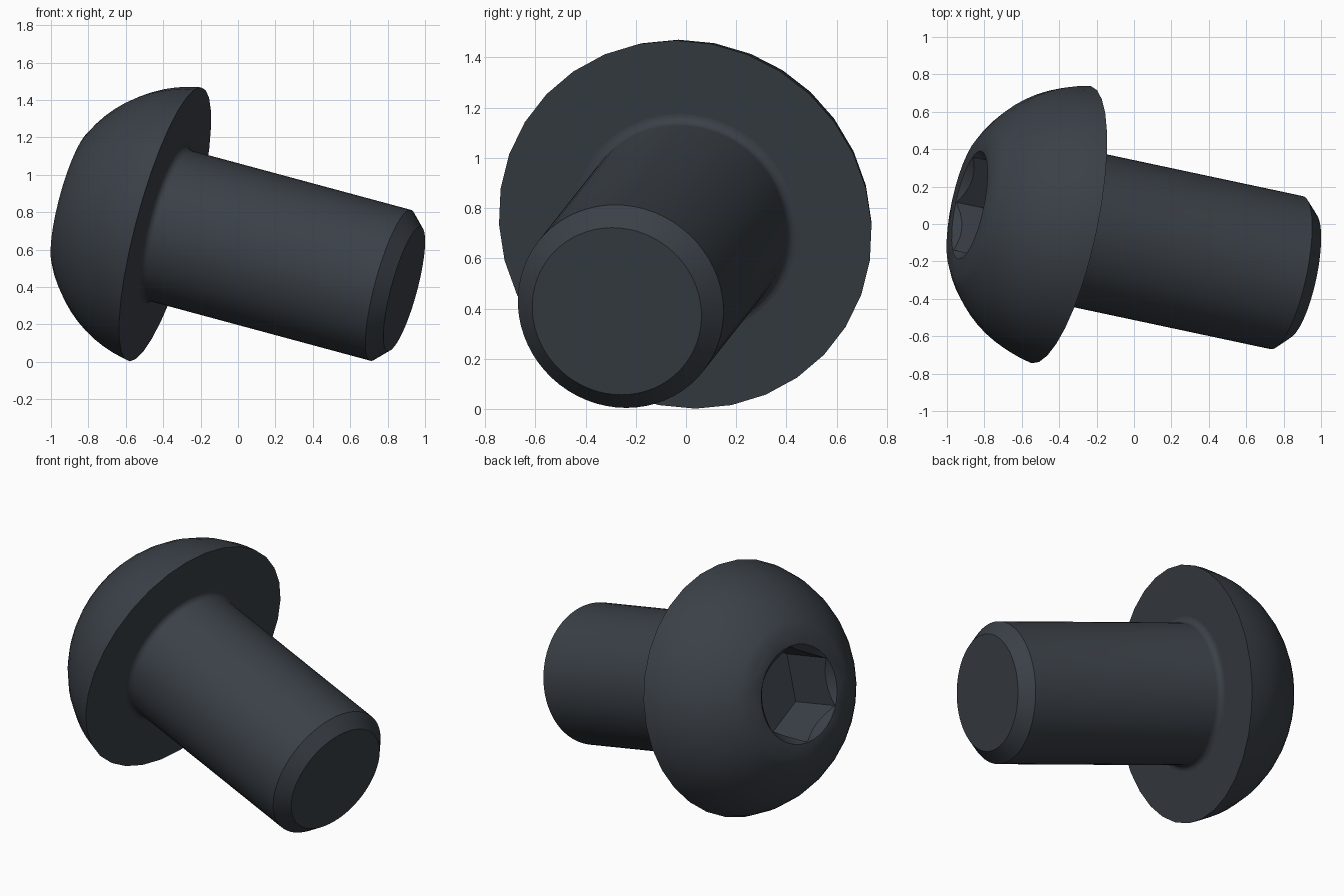
import bpy, bmesh
from math import sin, cos, pi, radians, atan2, hypot
from mathutils import Matrix, Vector

default = bpy.data.objects.get("Cube")
if default:
    bpy.data.objects.remove(default)

# Single dark steel colour
steel = bpy.data.materials.new("dark_steel")
colour = (0.043, 0.052, 0.064, 1)
steel.use_nodes = True
steel.diffuse_color = colour
steel.node_tree.nodes["Principled BSDF"].inputs["Base Color"].default_value = colour

# Tilted screw frame: z runs along the shank, x points to the top of the head
axis = Vector((1, -0.213, -0.27)).normalized()
up = (Vector((0, 0, 1)) - axis * axis.z).normalized()
side = axis.cross(up)
frame = Matrix((up, side, axis)).transposed().to_4x4()
frame.translation = (-0.39, -0.003, 0.735)


def lathe(name, profile, sides):
    """Spin (radius, height) points around the screw axis."""
    bm = bmesh.new()
    verts = [bm.verts.new((r, 0, h)) for r, h in profile]
    edges = [bm.edges.new(pair) for pair in zip(verts, verts[1:])]
    bmesh.ops.spin(bm, geom=verts + edges, cent=(0, 0, 0), axis=(0, 0, 1),
                   angle=2 * pi, steps=sides, use_merge=False)
    bmesh.ops.remove_doubles(bm, verts=bm.verts, dist=1e-4)
    # Merge the end fans into single flat caps
    bmesh.ops.dissolve_limit(bm, angle_limit=radians(0.1), verts=bm.verts, edges=bm.edges)
    bmesh.ops.recalc_face_normals(bm, faces=bm.faces)
    mesh = bpy.data.meshes.new(name)
    bm.to_mesh(mesh)
    bm.free()
    mesh.materials.append(steel)
    obj = bpy.data.objects.new(name, mesh)
    bpy.context.collection.objects.link(obj)
    obj.matrix_world = frame
    return obj


def arc(start, end, bulge, steps):
    """Circular arc between two (radius, height) points with a given rise."""
    a, b = Vector(start), Vector(end)
    chord = b - a
    out = Vector((-chord.y, chord.x)).normalized()
    half = chord.length / 2
    rad = (half * half + bulge * bulge) / (2 * bulge)
    centre = (a + b) / 2 + out * (bulge - rad)
    sweep = 2 * atan2(half, rad - bulge)
    pts = []
    for i in range(steps + 1):
        t = sweep * (i / steps - 0.5)
        pts.append(tuple(centre + rad * (out * cos(t) + chord.normalized() * sin(t))))
    return pts


def select_only(obj):
    bpy.ops.object.select_all(action='DESELECT')
    obj.select_set(True)
    bpy.context.view_layer.objects.active = obj


# Domed head with a countersunk socket mouth
TOP = -0.517
dome = arc((0.758, 0), (0.38, TOP), 0.075, 10)
if hypot(*dome[5]) < hypot(0.569, TOP / 2):
    dome = [(r, h) for r, h in reversed(arc((0.38, TOP), (0.758, 0), 0.075, 10))]
head = lathe("head", [(0, 0)] + dome + [(0.295, TOP), (0.245, TOP + 0.05), (0, TOP + 0.05)], 32)

# Hexagonal socket
cutter = lathe("socket_cutter", [(0, TOP - 0.1), (0.292, TOP - 0.1),
                                 (0.292, TOP + 0.35), (0, TOP + 0.35)], 6)
cutter.hide_render = True
cut = head.modifiers.new("socket", 'BOOLEAN')
cut.operation = 'DIFFERENCE'
cut.solver = 'EXACT'
cut.object = cutter
select_only(head)
bpy.ops.object.modifier_apply(modifier=cut.name)
bpy.data.objects.remove(cutter)

# Shank with a fillet under the head and a chamfered tip
FIL = 0.037
fillet = [(0.418 + FIL * (1 - sin(t)), FIL * (1 - cos(t)))
          for t in (i * pi / 12 for i in range(7))]
shank = lathe("shank", [(0, -0.03), (0.418 + FIL, -0.03)] + fillet
              + [(0.418, 1.276), (0.344, 1.352), (0, 1.352)], 64)

for part in (head, shank):
    select_only(part)
    bpy.ops.object.shade_smooth_by_angle(angle=radians(31))
